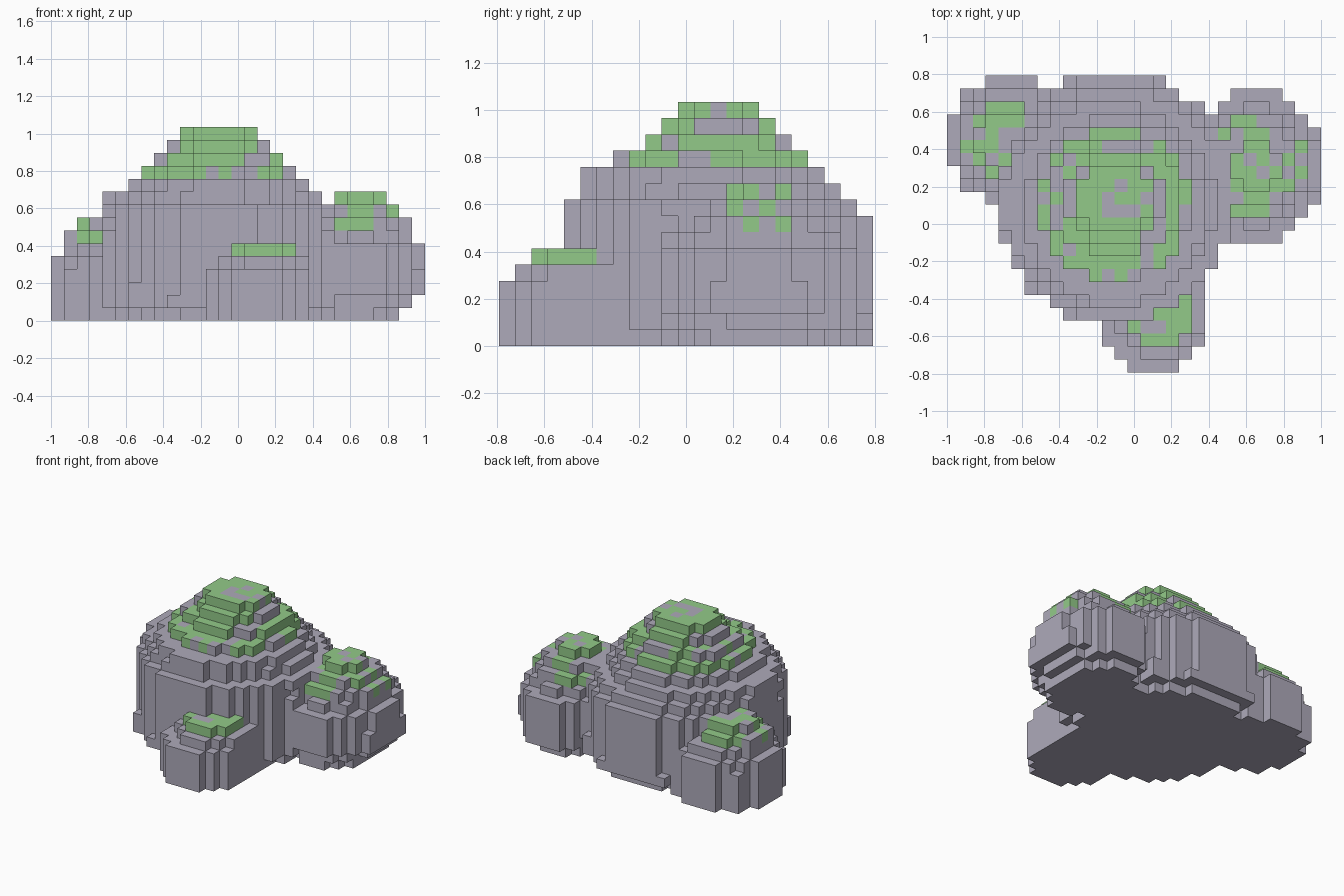
import bpy
import bmesh
import random
from mathutils import Vector

random.seed(11)

cube = bpy.data.objects.get("Cube")
if cube:
    bpy.data.objects.remove(cube, do_unlink=True)

COLUMNS, ROWS = 29, 23          # block grid of the whole model
BLOCK = 2 / COLUMNS             # edge length of one block


def make_material(name, colour):
    material = bpy.data.materials.new(name)
    material.use_nodes = True
    material.diffuse_color = colour
    material.node_tree.nodes["Principled BSDF"].inputs["Base Color"].default_value = colour
    return material


materials = [make_material("stone_grey", (0.42, 0.4, 0.49, 1)),
             make_material("moss_green", (0.29, 0.59, 0.25, 1))]

# Each rock: first mossy layer, fullness of the base outline, then bands of
# layers from the ground up (layer count, x start, x end, y start, y end),
# counted in blocks; mossy bands step in by one block per layer
rocks = {
    "main_boulder": (11, 2.3, [
        (1, 5, 21, 5, 22), (7, 4, 22, 4, 23), (1, 4, 22, 4, 22), (1, 4, 21, 5, 21),
        (1, 6, 20, 5, 20), (1, 7, 19, 7, 19), (3, 8, 18, 9, 18)]),
    "left_rock": (7, 2.1, [
        (1, 20, 27, 11, 21), (1, 20, 28, 11, 22), (4, 19, 29, 10, 22),
        (1, 20, 28, 11, 21), (3, 20, 28, 12, 20)]),
    "right_rock": (6, 2.1, [
        (5, 0, 10, 13, 23), (1, 1, 9, 14, 22), (2, 1, 8, 15, 21)]),
    "front_rock": (5, 2.5, [
        (4, 12, 20, 0, 10), (1, 13, 20, 1, 9), (1, 14, 19, 2, 7)]),
}


def round_layer(fullness, x0, x1, y0, y1):
    """Blocks whose centres lie inside the rounded outline that fills the bounds."""
    for i in range(x0, x1):
        for j in range(y0, y1):
            dx = abs(2 * i + 1 - x0 - x1) / (x1 - x0)
            dy = abs(2 * j + 1 - y0 - y1) / (y1 - y0)
            if dx ** fullness + dy ** fullness <= 1.01:
                yield i, j


# Fill the shared grid, so that overlapping rocks keep no inner faces;
# the outlines lose their corners with height, the mossy caps are elliptical
owner = {}
for name, (moss_layer, base_fullness, bands) in rocks.items():
    layer = 0
    for count, x0, x1, y0, y1 in bands:
        for step in range(count):
            capped = layer >= moss_layer
            inset = step if capped else 0
            fullness = 2 if capped else base_fullness - 0.06 * layer
            for i, j in round_layer(fullness, x0 + inset, x1 - inset,
                                    y0 + inset, y1 - inset):
                owner.setdefault((i, j, layer), name)
            layer += 1


def add_face(bm, corners, block, axis, side):
    """Add the side of a block that looks along one axis."""
    u, v = (axis + 1) % 3, (axis + 2) % 3
    loop = []
    for a, b in ((0, 0), (1, 0), (1, 1), (0, 1)):
        point = list(block)
        point[axis] += side
        point[u] += a
        point[v] += b
        point = tuple(point)
        if point not in corners:
            corners[point] = bm.verts.new(
                (Vector(point) - Vector((COLUMNS / 2, ROWS / 2, 0))) * BLOCK)
        loop.append(corners[point])
    return bm.faces.new(loop if side else loop[::-1])


# Build the outer skin of every rock, with patchy moss on its upper layers
for name, (moss_layer, base_fullness, bands) in rocks.items():
    bm = bmesh.new()
    corners = {}
    for block, rock in owner.items():
        if rock != name:
            continue
        mossy = block[2] >= moss_layer and random.random() < 0.7
        for axis in range(3):
            for side in (0, 1):
                neighbour = list(block)
                neighbour[axis] += 2 * side - 1
                if tuple(neighbour) not in owner:
                    face = add_face(bm, corners, block, axis, side)
                    face.material_index = int(mossy)
    mesh = bpy.data.meshes.new(name)
    bm.to_mesh(mesh)
    bm.free()
    for material in materials:
        mesh.materials.append(material)
    bpy.context.collection.objects.link(bpy.data.objects.new(name, mesh))
